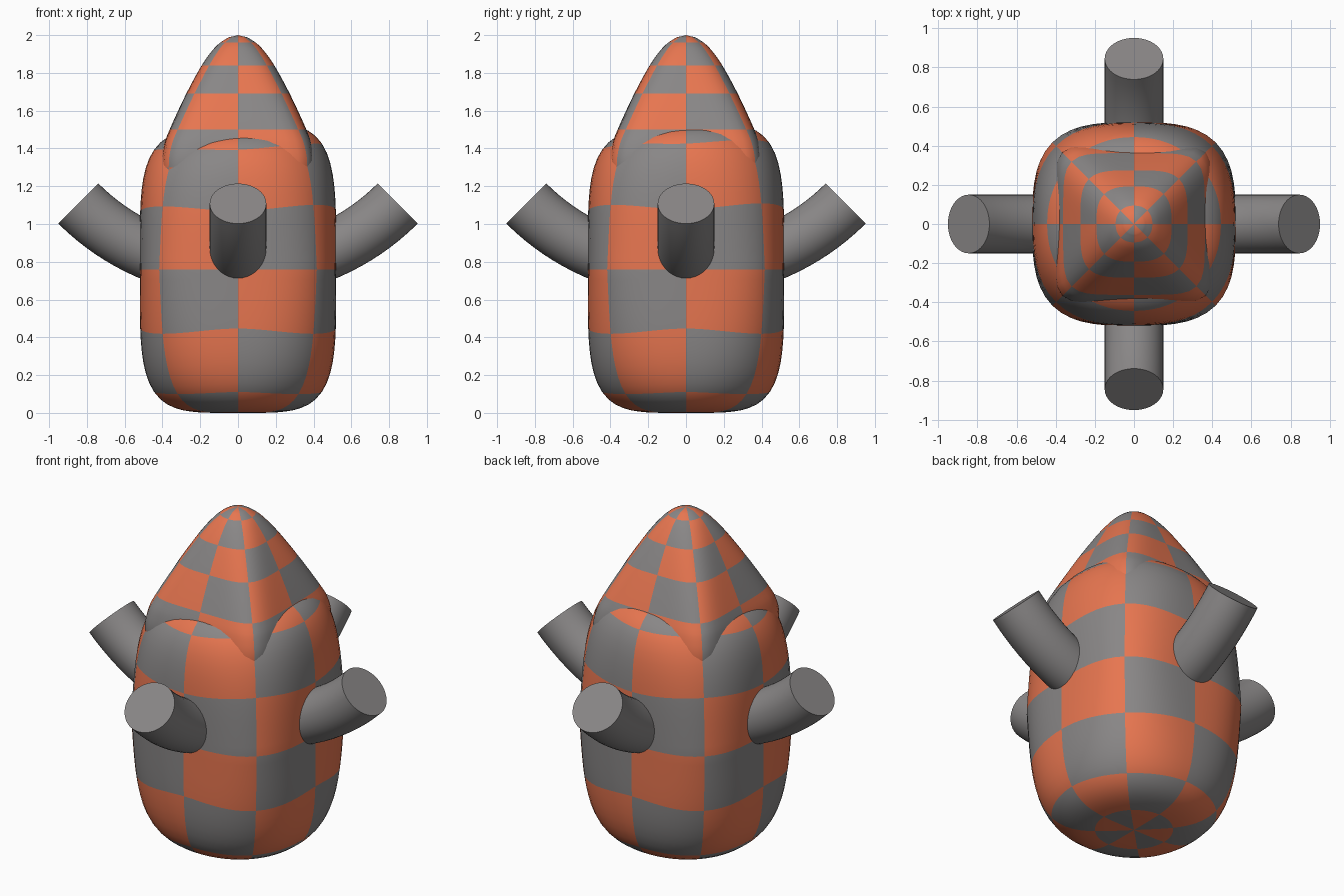
import bpy, bmesh, math
from mathutils import Vector

if "Cube" in bpy.data.objects:
    bpy.data.objects.remove(bpy.data.objects["Cube"])


def material(name, rgb):
    m = bpy.data.materials.new(name)
    m.diffuse_color = (*rgb, 1)
    m.use_nodes = True
    m.node_tree.nodes["Principled BSDF"].inputs["Base Color"].default_value = m.diffuse_color
    return m


GRAY = material("gray", (0.25, 0.24, 0.24))
ORANGE = material("orange", (0.80, 0.18, 0.08))
SIDES = 64                      # divisible by the 8 checker sectors


def finish(name, bm, mats):
    bmesh.ops.recalc_face_normals(bm, faces=bm.faces)
    me = bpy.data.meshes.new(name)
    bm.to_mesh(me)
    bm.free()
    for m in mats:
        me.materials.append(m)
    ob = bpy.data.objects.new(name, me)
    bpy.context.collection.objects.link(ob)
    bpy.ops.object.select_all(action='DESELECT')
    ob.select_set(True)
    bpy.context.view_layer.objects.active = ob
    bpy.ops.object.shade_smooth_by_angle(angle=math.radians(40))
    return ob


def checker_skin(name, rings, bottom, top, rows):
    """Skin stacked rings between two poles; rows[i] is the checker row of band i."""
    bm = bmesh.new()
    loops = [[bm.verts.new(p) for p in r] for r in rings]
    loops = [[bm.verts.new(bottom)] * SIDES] + loops + [[bm.verts.new(top)] * SIDES]
    for i, (a, b) in enumerate(zip(loops, loops[1:])):
        for j in range(SIDES):
            k = (j + 1) % SIDES
            corners = list(dict.fromkeys((a[j], a[k], b[k], b[j])))
            f = bm.faces.new(corners)
            f.material_index = (rows[i] + j * 8 // SIDES) % 2
    return finish(name, bm, [GRAY, ORANGE])


def lon(j):
    return -math.pi / 2 + 2 * math.pi * j / SIDES


# Body: rounded block sampled by latitude and longitude, so the checker follows both
W, H, LATS = 0.52, 0.76, 48


def body_point(la, lo):
    d = Vector((math.cos(la) * math.cos(lo), math.cos(la) * math.sin(lo), math.sin(la)))
    low, high = 0.5, 2.0
    for _ in range(24):
        t = (low + high) / 2
        p = d * t
        w = min(abs(p.z), 1)
        n = 3.15 - 1.05 * w
        rho = (abs(p.x) ** n + abs(p.y) ** n) ** (1 / n)
        if rho ** 4.4 + abs(p.z) ** 4.4 < 1:
            low = t
        else:
            high = t
    p = d * low
    x, y, z = p.x * W, p.y * W, H + p.z * H
    lift = 0.05 * (x + y) * max(p.z, 0) ** 2      # shoulders lean up to one corner
    return (x, y, z + lift)


body_rings = [[body_point(-math.pi / 2 + math.pi * i / LATS, lon(j)) for j in range(SIDES)]
              for i in range(1, LATS)]
checker_skin("body", body_rings, (0, 0, 0), (0, 0, 2 * H),
             [i * 8 // LATS for i in range(LATS)])

# Head: pointed cone, square at the bottom and round at the tip (z, radius, squareness, row)
PROFILE = [(1.12, 0.385, 7, 0), (1.30, 0.405, 7, 1), (1.41, 0.393, 6.5, 1),
           (1.50, 0.362, 5.5, 2), (1.69, 0.274, 4, 3), (1.84, 0.192, 3, 4),
           (1.92, 0.135, 2.5, 4), (1.96, 0.094, 2.2, 5), (1.988, 0.05, 2, 5)]
STEPS = 4


def spline(a, b, c, d, t):
    return 0.5 * (2 * b + (c - a) * t + (2 * a - 5 * b + 4 * c - d) * t * t
                  + (3 * b - a - 3 * c + d) * t ** 3)


def head_ring(z, r, n):
    ring = []
    for j in range(SIDES):
        c, s = math.cos(lon(j)), math.sin(lon(j))
        k = r / (abs(c) ** n + abs(s) ** n) ** (1 / n)
        ring.append((c * k, s * k, z))
    return ring


head_rings, head_rows = [], [0]
last = len(PROFILE) - 1
for i in range(last):
    quad = [PROFILE[min(max(i + o, 0), last)] for o in (-1, 0, 1, 2)]
    for s in range(STEPS):
        head_rings.append(head_ring(*[spline(*[q[v] for q in quad], s / STEPS)
                                      for v in range(3)]))
        head_rows.append(PROFILE[i][3])
head_rings.append(head_ring(*PROFILE[last][:3]))
head_rows.append(5)
checker_skin("head", head_rings, (0, 0, 1.12), (0, 0, 2.0), head_rows)

# Arms: four tubes curving from level at the middle up to 45 degrees
BEND, START, TUBE, SEG = 1.195, 0.758, 0.15, 14


def arm(name, turn):
    bm = bmesh.new()
    loops = []
    for i in range(SEG + 1):
        a = math.radians(8 + 37 * i / SEG)
        ring = []
        for j in range(40):
            t = 2 * math.pi * j / 40
            rad = BEND - TUBE * math.cos(t)
            x, y = rad * math.sin(a), TUBE * math.sin(t)
            z = START + BEND - rad * math.cos(a)
            ring.append(bm.verts.new((x * math.cos(turn) - y * math.sin(turn),
                                      x * math.sin(turn) + y * math.cos(turn), z)))
        loops.append(ring)
    for a, b in zip(loops, loops[1:]):
        for j in range(40):
            k = (j + 1) % 40
            bm.faces.new((a[j], a[k], b[k], b[j]))
    bm.faces.new(loops[0])
    bm.faces.new(loops[-1])
    finish(name, bm, [GRAY])


for i, side in enumerate(("right", "back", "left", "front")):
    arm(side + "_arm", i * math.pi / 2)
